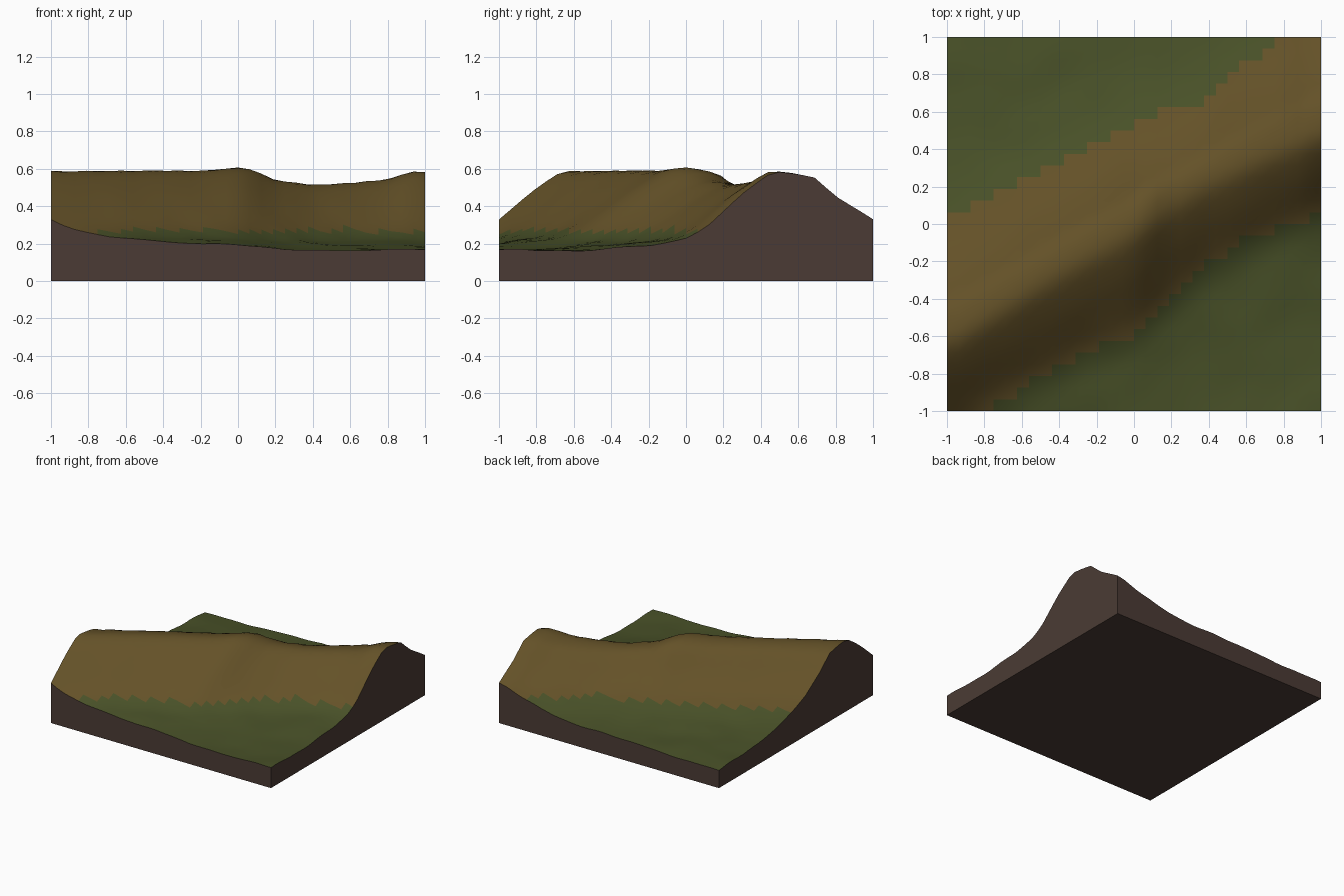
import bpy
import bmesh
from mathutils import Vector, noise

if "Cube" in bpy.data.objects:
    bpy.data.objects.remove(bpy.data.objects["Cube"], do_unlink=True)

CELLS = 32          # terrain squares per side
FLOOR = 0.16        # valley height
GRASS_LINE = 0.27   # grass below, bare earth above

# Ridge described along x: crest position, crest height, slope widths
CREST_Y = [(-1, -.62), (-.5, -.3), (0, -.01), (.4, .24), (.7, .38), (1, .5)]
CREST_Z = [(-1, .588), (-.4, .592), (-.2, .59), (0, .608), (.07, .6), (.2, .54),
           (.4, .515), (.6, .525), (.8, .545), (.93, .588), (1, .582)]
FRONT_WIDTH = [(-1, .45), (-.6, .5), (0, .55), (.4, .47), (1, .42)]
BACK_WIDTH = [(-1, .65), (-.6, .56), (0, .53), (.4, .48), (.7, .58), (1, .65)]

# Slope profiles: distance from crest in slope widths, share of crest height
FRONT = [(0, 1), (.12, .98), (.24, .9), (.48, .72), (.72, .5), (.95, .29),
         (1.2, .165), (1.66, .08), (2.6, 0), (3.6, .03)]
BACK = [(0, 1), (.15, .975), (.29, .93), (.46, .7), (.77, .4), (1, .265),
        (1.2, .17), (1.4, .1), (1.7, .04), (2.5, -.03)]


def sample(points, x):
    """Linear interpolation through a short list of points."""
    for (x0, v0), (x1, v1) in zip(points, points[1:]):
        if x <= x1:
            return v0 + (v1 - v0) * (x - x0) / (x1 - x0)
    return points[-1][1]


def height(x, y):
    s = y - sample(CREST_Y, x)
    if s < 0:
        share = sample(FRONT, -s / sample(FRONT_WIDTH, x))
    else:
        share = sample(BACK, s / sample(BACK_WIDTH, x))
    z = FLOOR + share * (sample(CREST_Z, x) - FLOOR)
    # Gentle ground unevenness, fading out at the crest
    bump = noise.noise(Vector((x * 5, y * 5, 3.7)))
    return z + 0.012 * bump * (1 - abs(share))


def material(name, color):
    mat = bpy.data.materials.new(name)
    mat.use_nodes = True
    mat.diffuse_color = (*color, 1)
    mat.node_tree.nodes["Principled BSDF"].inputs["Base Color"].default_value = (*color, 1)
    return mat


# Terrain surface
bm = bmesh.new()
bmesh.ops.create_grid(bm, x_segments=CELLS, y_segments=CELLS, size=1)
for v in bm.verts:
    v.co.z = height(v.co.x, v.co.y)
for f in bm.faces:
    f.smooth = True
    f.material_index = 0 if f.calc_center_median().z < GRASS_LINE else 1
surface = set(bm.faces)

# Cut earth walls and underside
rim = [e for e in bm.edges if e.is_boundary]
skirt = bmesh.ops.extrude_edge_only(bm, edges=rim)["geom"]
for v in skirt:
    if isinstance(v, bmesh.types.BMVert):
        v.co.z = 0
bmesh.ops.holes_fill(bm, edges=[e for e in bm.edges if e.is_boundary], sides=0)
for f in bm.faces:
    if f not in surface:
        f.smooth = False
        f.material_index = 2
bmesh.ops.recalc_face_normals(bm, faces=bm.faces)

mesh = bpy.data.meshes.new("ridge_terrain")
bm.to_mesh(mesh)
bm.free()
mesh.materials.append(material("grass_green", (.066, .082, .021)))
mesh.materials.append(material("bare_earth_brown", (.127, .083, .021)))
mesh.materials.append(material("cut_soil_dark", (.070, .044, .035)))
terrain = bpy.data.objects.new("ridge_terrain", mesh)
bpy.context.collection.objects.link(terrain)
